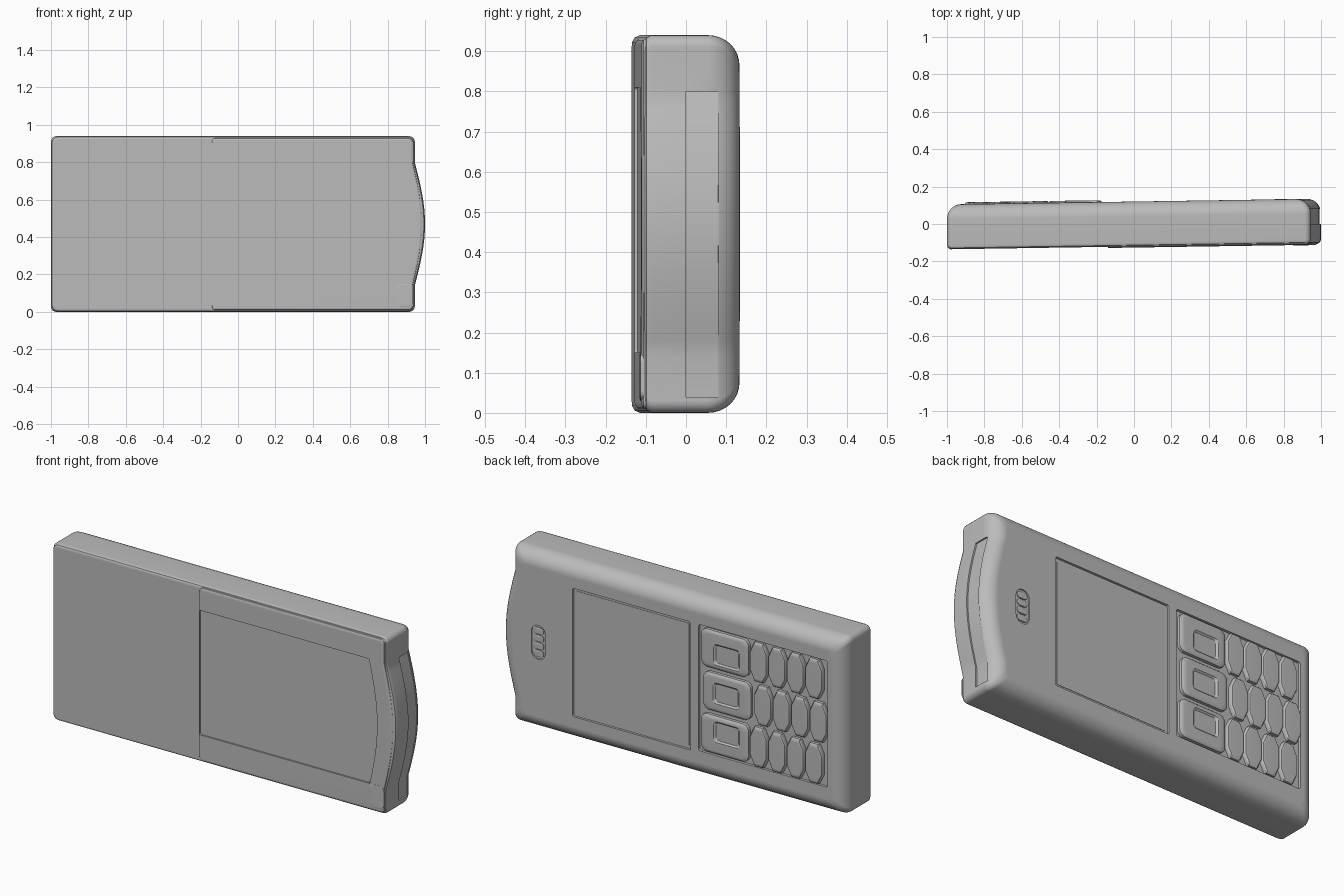
import bpy, bmesh, math

if "Cube" in bpy.data.objects:
    bpy.data.objects.remove(bpy.data.objects["Cube"], do_unlink=True)

TILT = 0.0154     # the body leans slightly in plan
MID = 0.47        # middle height
BACK = 0.12       # screen side of the body
FRONT = -0.12     # cover side of the body

grey = bpy.data.materials.new("plain grey")
grey.use_nodes = True
grey.diffuse_color = (0.5, 0.5, 0.5, 1)
grey.node_tree.nodes["Principled BSDF"].inputs["Base Color"].default_value = (0.5, 0.5, 0.5, 1)


def outline(x0, x1, z0, z1, r, bulge=0.0, seg=5):
    """Rounded rectangle in x and z whose right end can bow outwards."""
    pts = []
    corners = [(x1 - r, z1 - r, 0), (x0 + r, z1 - r, 1), (x0 + r, z0 + r, 2), (x1 - r, z0 + r, 3)]
    for cx, cz, quarter in corners:
        for i in range(seg + 1):
            a = (quarter + i / seg) * math.pi / 2
            pts.append((cx + r * math.cos(a), cz + r * math.sin(a)))
    if bulge:
        for i in range(17):
            t = -1 + i / 8
            pts.append((x1 + bulge * math.cos(t * math.pi / 2), MID + 0.33 * t))
    return pts


def loft(name, rings):
    """Skin a list of (outline, y) rings and cap both ends."""
    bm = bmesh.new()
    loops = [[bm.verts.new((x, y + TILT * x, z)) for x, z in pts] for pts, y in rings]
    n = len(loops[0])
    for a, b in zip(loops, loops[1:]):
        for i in range(n):
            j = (i + 1) % n
            bm.faces.new((a[i], a[j], b[j], b[i]))
    bm.faces.new(loops[0])
    bm.faces.new(loops[-1])
    bmesh.ops.recalc_face_normals(bm, faces=bm.faces)
    mesh = bpy.data.meshes.new(name)
    bm.to_mesh(mesh)
    bm.free()
    mesh.materials.append(grey)
    obj = bpy.data.objects.new(name, mesh)
    bpy.context.collection.objects.link(obj)
    return obj


def activate(obj):
    bpy.ops.object.select_all(action="DESELECT")
    obj.select_set(True)
    bpy.context.view_layer.objects.active = obj


def cut(obj, rings):
    cutter = loft("cutter", rings)
    cutter.hide_render = True
    activate(obj)
    mod = obj.modifiers.new("cut", "BOOLEAN")
    mod.operation, mod.solver, mod.object = "DIFFERENCE", "EXACT", cutter
    bpy.ops.object.modifier_apply(modifier="cut")
    bpy.data.objects.remove(cutter, do_unlink=True)


def smooth(obj):
    activate(obj)
    bpy.ops.object.shade_smooth_by_angle(angle=math.radians(32))
    mod = obj.modifiers.new("even normals", "WEIGHTED_NORMAL")
    mod.keep_sharp = True


def scaled(pts, c, k):
    return [(c[0] + (x - c[0]) * k, c[1] + (z - c[1]) * k) for x, z in pts]


# Body: crisp cover side, generously rounded screen side
def body_ring(d):
    return outline(-1 + d, 0.945 - d, d, 0.94 - d, 0.03, 0.055)


rings = [(body_ring(0.018), FRONT), (body_ring(0.006), FRONT + 0.007), (body_ring(0), FRONT + 0.02)]
for i in range(9):
    a = i / 8 * math.pi / 2
    rings.append((body_ring(0.075 * (1 - math.cos(a))), BACK - 0.08 + 0.08 * math.sin(a)))
body = loft("body", rings)

# Raised half of the cover side, with a shallow bowed panel sunk into it
shell = loft("cover_frame", [
    (outline(-0.14, 0.94, 0.004, 0.936, 0.02, 0.05), FRONT + 0.018),
    (outline(-0.14, 0.932, 0.012, 0.928, 0.02, 0.05), FRONT),
    (outline(-0.14, 0.92, 0.024, 0.916, 0.02, 0.05), FRONT - 0.006)])
panel = outline(-0.137, 0.85, 0.15, 0.81, 0.008, 0.045)
for part in (body, shell):
    cut(part, [(panel, FRONT - 0.05), (panel, FRONT + 0.002)])
smooth(shell)

# Rounded corner catch
smooth(loft("corner_catch", [
    (outline(0.85, 0.935, 0.03, 0.15, 0.025), FRONT),
    (outline(0.85, 0.935, 0.03, 0.15, 0.025), FRONT - 0.007),
    (outline(0.855, 0.93, 0.035, 0.145, 0.022), FRONT - 0.009)]))

# Groove along the bowed end
arc = [MID + 0.33 * (i / 8 - 1) for i in range(17)]
bow = [(0.937 + 0.055 * math.cos((z - MID) / 0.66 * math.pi), z) for z in arc]
groove = [(0.937, 0.04)] + bow + [(1.1, 0.8), (1.1, 0.04)]
cut(body, [(groove, -0.015), (groove, 0.065)])

# Screen, keypad and earpiece recesses
screen = outline(-0.11, 0.575, 0.13, 0.81, 0.008)
keypad = outline(-0.905, -0.155, 0.14, 0.81, 0.012)
ear = outline(0.735, 0.815, 0.38, 0.56, 0.039)
for shape, depth in ((screen, 0.012), (keypad, 0.014), (ear, 0.007)):
    cut(body, [(shape, BACK - depth), (shape, BACK + 0.05)])
smooth(body)

# Display glass
loft("display", [(outline(-0.095, 0.56, 0.145, 0.795, 0.006), BACK - 0.014),
                 (outline(-0.095, 0.56, 0.145, 0.795, 0.006), BACK - 0.01)])

# Earpiece bars
for i in range(4):
    z = MID + (i - 1.5) * 0.04
    bar = outline(0.745, 0.805, z - 0.017, z + 0.017, 0.016)
    smooth(loft("earpiece_bar", [(bar, BACK - 0.01), (bar, BACK - 0.002),
                                 (scaled(bar, (0.775, z), 0.75), BACK + 0.001)]))


# Keys: one wide control key then four narrow faceted keys in each row
def key(name, pts, c, dish=None):
    rows = [(pts, BACK - 0.018), (pts, BACK + 0.002),
            (scaled(pts, c, 0.93), BACK + 0.008), (scaled(pts, c, 0.82), BACK + 0.01)]
    if dish:
        centre, k, drop = dish
        inner = [(x + centre[0], z + centre[1]) for x, z in scaled(pts, c, k)]
        rows += [(inner, BACK + 0.01),
                 (scaled(inner, (c[0] + centre[0], c[1] + centre[1]), 0.86), BACK + 0.01 - drop)]
    smooth(loft(name, rows))


for row, z in enumerate((0.7, 0.475, 0.25)):
    shift = -0.025 if row == 1 else 0
    side = 1 - row
    c = (-0.31 + shift / 2, z)
    wide = outline(c[0] - 0.138, c[0] + 0.138, z - 0.1, z + 0.1, 0.035)
    key("control_key", wide, c, ((-0.015 * abs(side), -0.02 * side), 0.55, 0.008))
    for col in range(4):
        cx = -0.508 - col * 0.107 + shift
        w, h = 0.05, 0.104
        facet = [(cx + sx * w, z + sz * h) for sx, sz in
                 ((1, -0.5), (1, 0.5), (0.5, 1), (-0.5, 1), (-1, 0.5), (-1, -0.5), (-0.5, -1), (0.5, -1))]
        key("number_key", facet, (cx, z))
